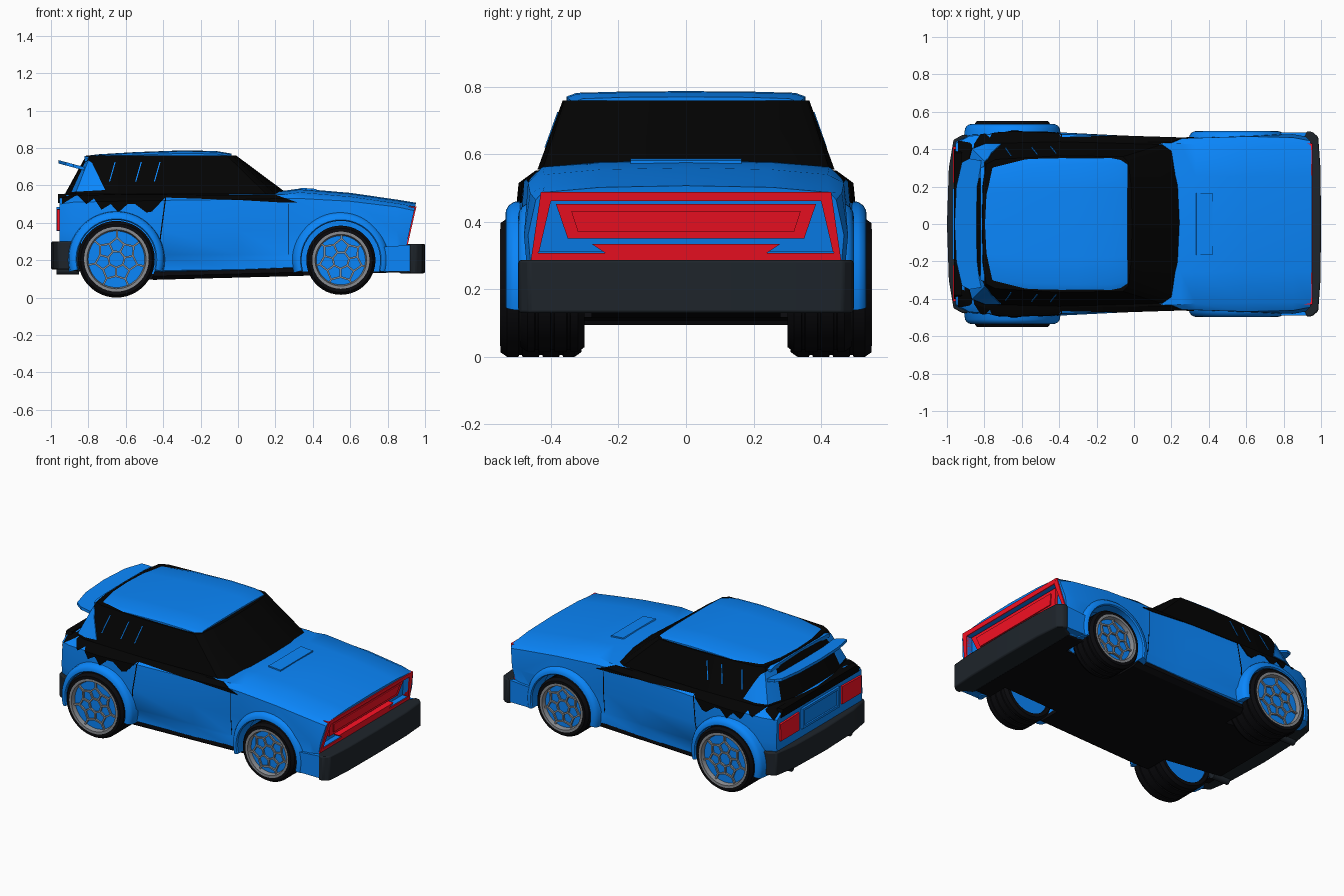
import bpy, bmesh
from math import sin, cos, pi, radians

if "Cube" in bpy.data.objects:
    bpy.data.objects.remove(bpy.data.objects["Cube"])


def material(name, r, g, b):
    m = bpy.data.materials.new(name)
    m.diffuse_color = (r, g, b, 1)
    m.use_nodes = True
    m.node_tree.nodes["Principled BSDF"].inputs["Base Color"].default_value = m.diffuse_color
    return m


BLUE = material("blue_paint", .003, .24, .97)
BLACK = material("black_gloss", .001, .001, .001)
DARK = material("dark_trim", .013, .018, .024)
UNDER = material("underside_black", .003, .003, .004)
RED = material("red_lamp", 1.0, .006, .018)
GREY = material("rim_grey", .25, .26, .28)
SIDES = ((1, "left"), (-1, "right"))


def mesh(name, verts, faces, mat):
    bm = bmesh.new()
    vs = [bm.verts.new(v) for v in verts]
    for f in faces:
        bm.faces.new([vs[i] for i in f])
    bmesh.ops.recalc_face_normals(bm, faces=bm.faces)
    me = bpy.data.meshes.new(name)
    bm.to_mesh(me)
    bm.free()
    me.materials.append(mat)
    ob = bpy.data.objects.new(name, me)
    bpy.context.collection.objects.link(ob)
    return ob


def rings(name, loops, mat, closed=False):
    """Skin equal-length loops; cap the ends unless closed."""
    n, m = len(loops[0]), len(loops)
    verts = [p for l in loops for p in l]
    faces = [(i * n + j, i * n + (j + 1) % n, (i + 1) % m * n + (j + 1) % n, (i + 1) % m * n + j)
             for i in range(m if closed else m - 1) for j in range(n)]
    if not closed:
        faces += [tuple(range(n)), tuple(range((m - 1) * n, m * n))]
    return mesh(name, verts, faces, mat)


def both(half):
    """Mirror a half outline whose first coordinate is y; ends lie on y = 0."""
    return half + [(-y, z) for y, z in half[-2:0:-1]]


def loft(name, sections, mat):
    return rings(name, [[(x, y, z) for y, z in both(h)] for x, h in sections], mat)


def prism(name, pts, axis, a, b, mat):
    put = {"x": lambda u, v, h: (h, u, v), "y": lambda u, v, h: (u, h, v),
           "z": lambda u, v, h: (v, u, h)}[axis]
    return rings(name, [[put(u, v, h) for u, v in pts] for h in (a, b)], mat)


def circle(cx, cz, r, n=40):
    return [(cx + r * cos(2 * pi * k / n), cz + r * sin(2 * pi * k / n)) for k in range(n)]


def boolean(ob, other, op, keep=False):
    mod = ob.modifiers.new("cut", "BOOLEAN")
    mod.operation, mod.object, mod.solver = op, other, "EXACT"
    bpy.context.view_layer.update()
    dg = bpy.context.evaluated_depsgraph_get()
    me = bpy.data.meshes.new_from_object(ob.evaluated_get(dg))
    ob.modifiers.clear()
    ob.data = me
    if not keep:
        bpy.data.objects.remove(other)


def lean(ob, limit=-9):
    """Tilt the nose: higher points move forward."""
    for v in ob.data.vertices:
        if v.co.x > limit:
            v.co.x += .225 * (v.co.z - .3)
    return ob


# Lower body: x, bottom, sill width, door width, shoulder width, shoulder z, deck width, deck z
rows = [(-.955, .17, .42, .44, .43, .50, .39, .55), (-.88, .15, .455, .475, .47, .51, .42, .565),
        (-.65, .13, .47, .505, .49, .515, .44, .572), (-.40, .125, .465, .49, .48, .52, .44, .57),
        (0, .13, .455, .47, .465, .525, .435, .568), (.25, .14, .45, .458, .457, .53, .43, .572),
        (.33, .14, .455, .462, .46, .53, .425, .583), (.6, .14, .465, .475, .468, .515, .42, .56),
        (.85, .14, .475, .48, .462, .485, .42, .524), (.905, .15, .465, .468, .445, .465, .425, .507)]
body = loft("body", [(x, [(0, b), (wl - .03, b), (wl, b + .02), (wl, .215), (wm - .012, .23),
                          (wm, .36), (ws, zs), (wt, zt - .02), (wt * .6, zt - .005), (0, zt)])
                     for x, b, wl, wm, ws, zs, wt, zt in rows], BLUE)
lean(body, .9)

# Dark glass cabin
base = [(0, .265), (.2, .25), (.39, .20), (.425, .15), (.44, -.4), (.43, -.8), (.40, -.87), (.2, -.92), (0, -.925)]
top = [(0, -.01), (.2, -.015), (.33, -.03), (.36, -.06), (.365, -.4), (.345, -.74), (.32, -.79), (.2, -.808), (0, -.812)]
cabin = rings("cabin_glass", [[(x, y, z) for y, x in both(o)] for o, z in ((base, .555), (top, .76))], BLACK)

# Roof panel and rear spoiler
roof = [(-.82, .30, .757), (-.75, .33, .766), (-.55, .348, .778), (-.3, .354, .787), (-.12, .352, .784), (-.035, .335, .77)]
loft("roof", [(x, [(0, z - .03), (w, z - .03), (w, z - .016), (w - .03, z - .005), (w * .5, z - .001), (0, z)])
              for x, w, z in roof], BLUE)
spoiler = prism("spoiler", both([(0, -.79), (.335, -.79), (.35, -.88), (.33, -.92), (.2, -.95), (0, -.96)]), "z", 0, .018, BLUE)
for v in spoiler.data.vertices:
    v.co.z += .674 - .27 * (v.co.x + .8)


# Painted areas wrapped onto the sides
def wrap(name, pts, target, mat, grow):
    shell = target.copy()
    bpy.context.collection.objects.link(shell)
    shell.scale.y = grow
    for s, side in SIDES:
        patch = prism(f"{name}_{side}", pts, "y", .2 * s, .7 * s, mat)
        boolean(patch, shell, "INTERSECT", True)
    bpy.data.objects.remove(shell)


wrap("side_graphic", [(-.945, .58), (-.94, .50), (-.86, .55), (-.81, .50), (-.77, .53), (-.73, .47), (-.68, .50),
                      (-.64, .455), (-.59, .50), (-.55, .50), (-.49, .455), (-.46, .46), (-.39, .535), (.0, .522),
                      (.24, .508), (.32, .508), (.2, .55), (-.38, .556), (-.45, .58)], body, BLACK, 1.012)
wrap("door_rear_seam", [(-.39, .535), (-.384, .535), (-.424, .23), (-.43, .23)], body, BLACK, 1.002)
wrap("door_front_seam", [(.267, .5), (.271, .5), (.271, .23), (.267, .23)], body, BLACK, 1.002)
wrap("rear_pillar", [(-.89, .565), (-.81, .74), (-.78, .72), (-.71, .575)], cabin, BLUE, 1.015)
for i, x in enumerate((-.69, -.55, -.45)):
    wrap(f"window_bar_{i + 1}", [(x, .62), (x + .006, .62), (x + .036, .725), (x + .03, .725)], cabin, BLUE, 1.01)

# Undertray
tray = loft("undertray", [(x, [(0, z), (w - .03, z), (w, z + .02), (w, .2), (0, .2)])
                          for x, w, z in ((-.9, .42, .145), (-.45, .455, .095), (.3, .448, .115), (.88, .45, .136))], UNDER)

# Wheels, arches and flares: name, x, z, tyre radius, inner y, outer y, flare y
for pos, cx, cz, R, yi, yo, yf in (("front", .55, .2, .185, .3, .49, .497), ("rear", -.65, .205, .205, .31, .55, .535)):
    for s, side in SIDES:
        tag = f"{pos}_{side}"
        for part in (body, tray):
            boolean(part, prism("arch_cutter", circle(cx, cz, .214), "y", .28 * s, .7 * s, BLACK), "DIFFERENCE")

        def turn(name, prof, mat, a0=0, a1=360, n=44):
            full = a1 - a0 == 360
            loops = []
            for k in range(n if full else n + 1):
                a = radians(a0 + (a1 - a0) * k / n)
                loops.append([(cx + r * cos(a), y * s, cz + r * sin(a)) for r, y in prof])
            return rings(f"{name}_{tag}", loops, mat, full)

        turn("flare", [(.21, .38), (.21, yf - .008), (.216, yf), (.23, yf - .002), (.244, yf - .01),
                       (.254, yf - .025), (.262, .44)], BLUE, -15, 195, 32)
        rim, groove = R - .035, []
        for k in (1, 2, 3):
            y = yi + (yo - yi) * k / 4
            groove += [(R, y - .006), (R - .006, y - .004), (R - .006, y + .004), (R, y + .006)]
        turn("tyre", [(rim, yi), (R - .014, yi), (R, yi + .02)] + groove
             + [(R, yo - .02), (R - .014, yo), (rim, yo), (rim - .01, yo - .03)], UNDER)
        turn("rim", [(rim + .003, yo - .03), (rim + .003, yo + .001), (rim - .012, yo + .001), (rim - .02, yo - .03)], GREY)
        prism(f"wheel_disc_{tag}", circle(cx, cz, rim), "y", (yi + .015) * s, (yo - .026) * s, BLUE)
        # Honeycomb spokes
        verts, faces, n = [], [], 7
        for k in range(n):
            a, h = 2 * pi * k / n + .2, pi / n
            for r1, a1, r2, a2 in ((.045, a, .045, a + 2 * h), (.045, a, .09, a), (.09, a, .115, a + h),
                                   (.09, a, .115, a - h), (.115, a + h, rim, a + h)):
                p, q = (r1 * cos(a1), r1 * sin(a1)), (r2 * cos(a2), r2 * sin(a2))
                dx, dz = q[0] - p[0], q[1] - p[1]
                w = .005 / (dx * dx + dz * dz) ** .5
                o = len(verts)
                for y in (yo - .03, yo - .014):
                    verts += [(cx + e[0] - g * dz * w, y * s, cz + e[1] + g * dx * w)
                              for e, g in ((p, 1), (p, -1), (q, -1), (q, 1))]
                faces += [tuple(o + i for i in f) for f in ((0, 1, 2, 3), (4, 5, 6, 7), (0, 1, 5, 4),
                                                            (1, 2, 6, 5), (2, 3, 7, 6), (3, 0, 4, 7))]
        mesh(f"spokes_{tag}", verts, faces, GREY)

# Bumpers
outlines = {"front_bumper": ([(0, .86), (.44, .86), (.465, .91), (.497, .925), (.492, .955), (.465, .985), (.3, .997), (0, 1.0)], .13, .287),
            "rear_bumper": ([(0, -.88), (.46, -.84), (.475, -.86), (.475, -.92), (.45, -.965), (.3, -.99), (0, -1.0)], .15, .3)}
for name, (half, lo, hi) in outlines.items():
    bumper = prism(name, both(half), "z", lo, hi, DARK)
    bev = bumper.modifiers.new("bevel", "BEVEL")
    bev.width, bev.segments = .008, 2
for s, side in SIDES:
    prism(f"bumper_side_{side}", [(.765, .14), (.765, .27), (.92, .282), (.92, .14)], "y", .42 * s, .488 * s, BLUE)
    prism(f"exhaust_{side}", circle(.3 * s, .145, .022, 16), "x", -.97, -.85, DARK)

# Nose: recess, red surround and red light panel
recess = lean(prism("recess_cutter", [(-.40, .462), (.40, .462), (.435, .312), (-.435, .312)], "x", .87, 1.0, BLUE))
boolean(body, recess, "DIFFERENCE")
lean(prism("grille_top", [(-.43, .488), (.43, .488), (.40, .462), (-.40, .462)], "x", .87, .912, RED))
lean(prism("grille_bottom", [(.46, .283), (.45, .308), (.24, .308), (.28, .335), (-.28, .335), (-.24, .308),
                             (-.45, .308), (-.46, .283)][::-1], "x", .865, .911, RED))
lean(prism("front_light_panel", [(-.385, .452), (.385, .452), (.35, .35), (-.35, .35)], "x", .86, .888, RED))
lean(prism("front_light_bar", [(-.34, .432), (.34, .432), (.32, .37), (-.32, .37)], "x", .86, .895, RED))
for s, side in SIDES:
    lean(prism(f"grille_edge_{side}", [(s * y, z) for y, z in ((.43, .488), (.46, .283), (.435, .312), (.40, .462))],
               "x", .87, .9115, RED))

    # Tail lamps
    prism(f"tail_lamp_{side}", [(s * y, z) for y, z in ((.22, .36), (.41, .36), (.415, .47), (.22, .475))], "x", -.968, -.9, RED)

# Plate panel with a raised surround, tailgate edge and hood vent
prism("plate_panel", [(-.17, .37), (.17, .37), (.17, .47), (-.17, .47)], "x", -.96, -.93, BLUE)
for i, (y0, y1, z0, z1) in enumerate(((-.19, .19, .47, .485), (-.19, .19, .355, .37), (-.19, -.17, .37, .47), (.17, .19, .37, .47))):
    prism(f"plate_surround_{i + 1}", [(y0, z0), (y1, z0), (y1, z1), (y0, z1)], "x", -.97, -.93, BLUE)
prism("tailgate_edge", [(-.40, .505), (.40, .505), (.38, .553), (-.38, .553)], "x", -.962, -.92, BLACK)
prism("hood_vent", [(.325, .57), (.335, .587), (.42, .581), (.42, .57)], "y", -.165, .165, BLUE)

# Smooth curved panels, keep creases
for ob in bpy.context.collection.objects:
    ob.select_set(True)
bpy.context.view_layer.objects.active = body
bpy.ops.object.shade_smooth_by_angle(angle=radians(32))
